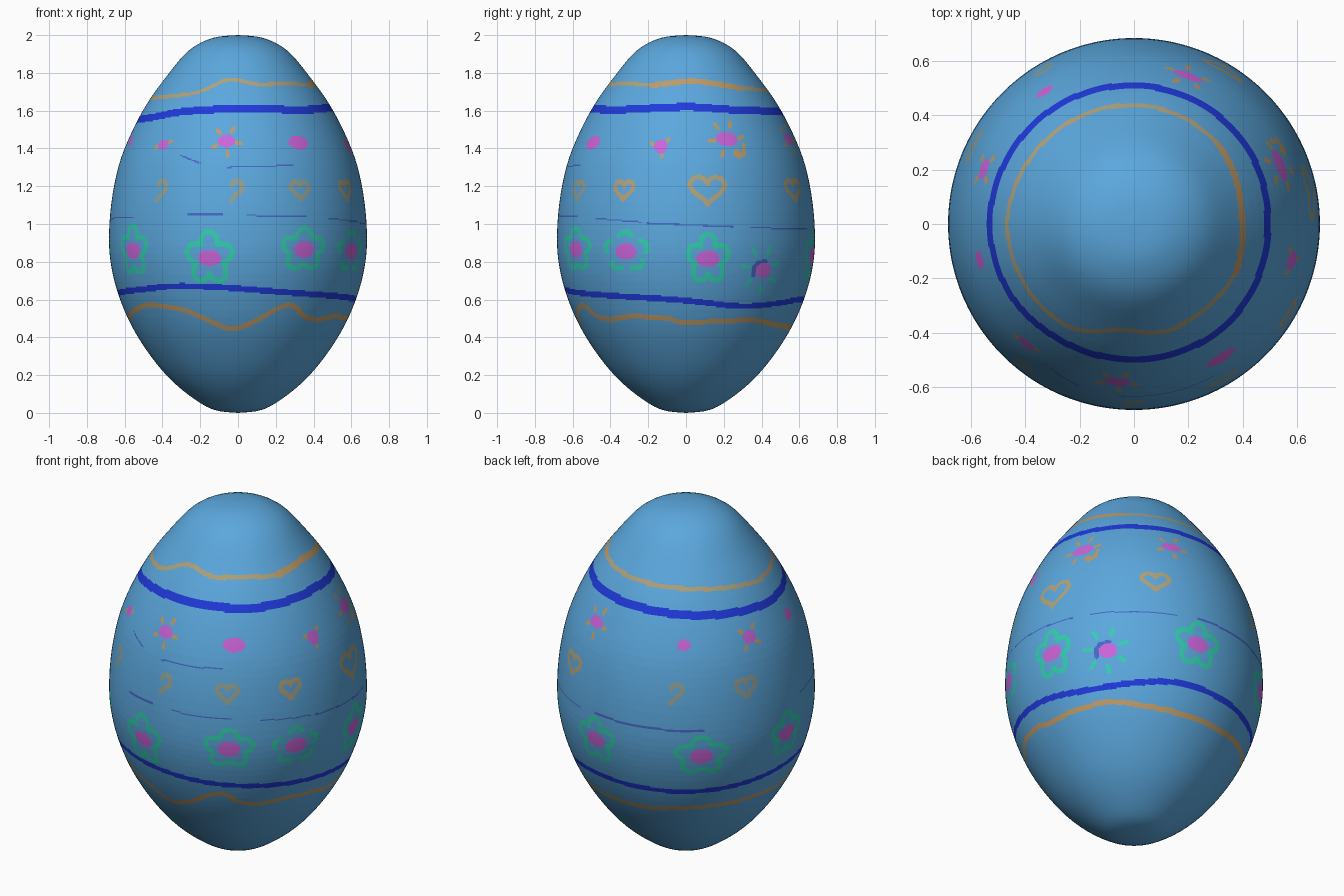
import bpy, math
from mathutils import Vector

if "Cube" in bpy.data.objects:
    bpy.data.objects.remove(bpy.data.objects["Cube"], do_unlink=True)

COLORS = {
    "sky_blue": (.105, .39, .73),
    "royal_blue": (.014, .042, .72),
    "slate_blue": (.06, .14, .57),
    "soft_orange": (.52, .33, .14),
    "sand": (.43, .36, .2),
    "faded_tan": (.3, .36, .29),
    "mint_green": (.03, .64, .42),
    "orchid_pink": (.6, .13, .7),
}
SKY, NAVY, SLATE, ORANGE, SAND, TAN, GREEN, PINK = range(len(COLORS))


def material(name, color):
    mat = bpy.data.materials.new(name)
    mat.use_nodes = True
    rgba = (*color, 1)
    mat.diffuse_color = rgba
    mat.node_tree.nodes["Principled BSDF"].inputs["Base Color"].default_value = rgba
    return mat


def smooth_path(points, steps):
    padded = [points[0]] + list(points) + [points[-1]]
    path = []
    for p, q, r, s in zip(padded, padded[1:], padded[2:], padded[3:]):
        p, q, r, s = map(Vector, (p, q, r, s))
        for k in range(steps):
            t = k / steps
            path.append(q + (r - p) * t / 2 + (p * 2 - q * 5 + r * 4 - s) * t * t / 2
                        + (q * 3 - p - r * 3 + s) * t ** 3 / 2)
    return path + [Vector(points[-1])]


# Egg profile: sine-spaced radii from the bottom pole to the top pole
RADIUS = .683
HEIGHTS = [0, .018, .095, .2, .33, .47, .62, .77, .92, 1.115,
           1.31, 1.475, 1.635, 1.78, 1.918, 1.985, 2]
profile = smooth_path([(RADIUS * math.sin(math.pi * i / 16), z)
                       for i, z in enumerate(HEIGHTS)], 4)


def radius(z):
    for a, b in zip(profile, profile[1:]):
        if a.y <= z <= b.y:
            return a.x + (b.x - a.x) * (z - a.y) / (b.y - a.y)


# Fine rows where the decoration sits, plain profile rows elsewhere
COLUMNS, ROWS, LOW, HIGH = 480, 210, .42, 1.8
STEP = (HIGH - LOW) / ROWS
below = [p for p in profile[1:-1] if p.y < LOW - STEP]
above = [p for p in profile[1:-1] if p.y > HIGH + STEP]
fine = [Vector((radius(LOW + STEP * k), LOW + STEP * k)) for k in range(ROWS + 1)]
rings = below + fine + above
paint = {}


# Brushes: positions are (angle in degrees round the axis, height)
def stamp(color, angle, z, w, h):
    cell = math.tau * radius(z) / COLUMNS
    col, row = angle / 360 * COLUMNS - .5, (z - LOW) / STEP - .5
    reach_c, reach_r = math.ceil(w / cell), math.ceil(h / STEP)
    paint[round(row) + len(below), round(col) % COLUMNS] = color
    for c in range(round(col) - reach_c, round(col) + reach_c + 1):
        for r in range(round(row) - reach_r, round(row) + reach_r + 1):
            if math.hypot((c - col) * cell / w, (r - row) * STEP / h) <= 1:
                paint[r + len(below), c % COLUMNS] = color


def stroke(color, path, width):
    for a, b in zip(path, path[1:]):
        length = math.hypot(math.radians(b[0] - a[0]) * RADIUS, b[1] - a[1])
        count = math.ceil(length / .004) + 1
        for k in range(count):
            t = k / count
            stamp(color, a[0] + (b[0] - a[0]) * t, a[1] + (b[1] - a[1]) * t,
                  width / 2, width / 2)


def motif(color, angle, z, shape, width):
    scale = math.degrees(1 / radius(z))
    stroke(color, [(angle + x * scale, z + y) for x, y in shape], width)


def ticks(color, angle, z, count, inner, outer, width):
    for k in range(count):
        t = math.tau * (k + .4) / count
        motif(color, angle, z, [(f * math.sin(t), f * math.cos(t))
                                for f in (inner, outer)], width)


def band(color, width, points):
    closed = points + [(points[0][0] + 360, points[0][1])]
    stroke(color, smooth_path(closed, 8), width)


# Thin broken lines between the rows of motifs
for start, end, z1, z2, width in [
        (-172, -145, 1.03, 1.035, .006), (-113, -97, 1.05, 1.05, .01),
        (-86, -58, 1.045, 1.04, .006), (-45, -20, 1.03, 1.01, .006),
        (-18, 22, 1.005, .985, .008), (30, 70, .98, .975, .006),
        (80, 133, .985, .97, .013), (-120, -108, 1.365, 1.32, .008),
        (-95, -62, 1.3, 1.31, .006)]:
    stroke(SLATE, [(start, z1), (end, z2)], width)

# Upper and lower blue bands
band(NAVY, .04, [
    (-180, 1.55), (-150, 1.565), (-125, 1.595), (-90, 1.61), (-45, 1.605),
    (0, 1.62), (30, 1.605), (90, 1.59), (135, 1.57)])
band(NAVY, .031, [
    (-180, .63), (-141, .655), (-123, .67), (-99, .665), (-62, .635),
    (-20, .61), (0, .595), (28, .565), (52, .58), (75, .6), (130, .59)])

# Upper wavy band, faded apart from one bolder stretch
band(SAND, .021, [
    (-180, 1.66), (-135, 1.68), (-118, 1.7), (-97, 1.765), (-75, 1.74),
    (-50, 1.745), (-22, 1.735), (0, 1.755), (15, 1.75), (30, 1.73),
    (70, 1.71), (135, 1.69)])
stroke(ORANGE, smooth_path([(-25, 1.735), (0, 1.755), (15, 1.75), (43, 1.72)], 8), .03)

# Lower wavy orange band
band(ORANGE, .026, [
    (-175, .49), (-160, .53), (-141, .57), (-121, .55), (-110, .51), (-98, .455),
    (-90, .45), (-80, .49), (-70, .55), (-62, .57), (-54, .515), (-44, .495),
    (-30, .51), (-10, .5), (0, .48), (37, .49), (58, .465), (95, .45), (135, .475)])

# Large flowers: round-lobed green outlines and pink centres
for angle, z, w, h, reach in [
        (-145, .86, .125, .14, .5), (-103, .82, .135, .15, .5),
        (-59, .865, .14, .12, .42), (-28, .855, .14, .11, .28),
        (10, .815, .12, .14, .5), (80, .83, .135, .135, .5),
        (132, .82, .15, .12, .42), (177, .84, .12, .13, .5)]:
    for petal in range(5):
        outline = []
        for k in range(-8, 9):
            t = math.tau / 5 * (petal + reach * k / 8)
            r = .58 + .36 * abs(math.cos(2.5 * t))
            outline.append((w * r * math.sin(t), h * r * math.cos(t)))
        motif(GREEN, angle, z, outline, .026)
    stamp(PINK, angle, z, .062, .043)

# One sketchy flower with loose petals and a blue smudge
ticks(GREEN, 37, .76, 7, .085, .125, .02)
motif(SLATE, 37, .76, [(-.05, -.03), (-.055, .005), (-.03, .035), (.02, .04)], .026)
stamp(PINK, 38, .755, .05, .04)

# Row of hearts, some only half drawn
for color, angle, w, h, span in [
        (SAND, 10, .095, .07, 2), (SAND, 60, .075, .055, 2),
        (TAN, -130, .055, .05, 1), (TAN, -93, .06, .05, 1), (TAN, -60, .055, .045, 2),
        (SAND, -30, .055, .048, 2), (TAN, 118, .06, .05, 1), (TAN, 154, .06, .048, 2)]:
    heart = []
    for k in range(29):
        t = span * math.pi * k / 28
        y = (13 * math.cos(t) - 5 * math.cos(2 * t) - 2 * math.cos(3 * t)
             - math.cos(4 * t))
        heart.append((w * math.sin(t) ** 3, h * (y + 2) / 14))
    motif(color, angle, 1.178, heart, .026)

# Small upper flowers: pink dots with a few short orange petals
for angle, z, w, h, petals, reach in [
        (-167, 1.44, .035, .03, 0, 0), (-132, 1.42, .035, .028, 2, .055),
        (-96, 1.44, .045, .033, 5, .08), (-57, 1.43, .06, .036, 0, 0),
        (-13, 1.41, .035, .038, 3, .06), (22, 1.45, .06, .038, 6, .1),
        (70, 1.45, .055, .03, 5, .085), (124, 1.43, .035, .028, 0, 0),
        (160, 1.43, .04, .033, 4, .07)]:
    ticks(ORANGE, angle, z, petals, reach * .72, reach, .02)
    stamp(PINK, angle, z, w, h)
motif(ORANGE, 22, 1.45, [(.09, -.03), (.085, -.075), (.05, -.095), (.03, -.075)], .022)

# Lathe the egg and colour its faces from the painted cells
verts = []
for r, z in rings:
    verts += [(r * math.cos(math.tau * c / COLUMNS),
               r * math.sin(math.tau * c / COLUMNS), z) for c in range(COLUMNS)]
faces, indices = [], []
for row in range(len(rings) - 1):
    base = row * COLUMNS
    for c in range(COLUMNS):
        n = (c + 1) % COLUMNS
        faces.append((base + c, base + n, base + COLUMNS + n, base + COLUMNS + c))
        indices.append(paint.get((row, c), SKY))

# Close both poles with a fan
last = (len(rings) - 1) * COLUMNS
verts += [(0, 0, HEIGHTS[0]), (0, 0, HEIGHTS[-1])]
south, north = len(verts) - 2, len(verts) - 1
for c in range(COLUMNS):
    n = (c + 1) % COLUMNS
    faces += [(south, n, c), (north, last + c, last + n)]
    indices += [SKY, SKY]

mesh = bpy.data.meshes.new("painted_egg")
mesh.from_pydata(verts, [], faces)
for name, color in COLORS.items():
    mesh.materials.append(material(name, color))
mesh.polygons.foreach_set("material_index", indices)
mesh.shade_smooth()
mesh.update()
egg = bpy.data.objects.new("painted_egg", mesh)
bpy.context.scene.collection.objects.link(egg)
